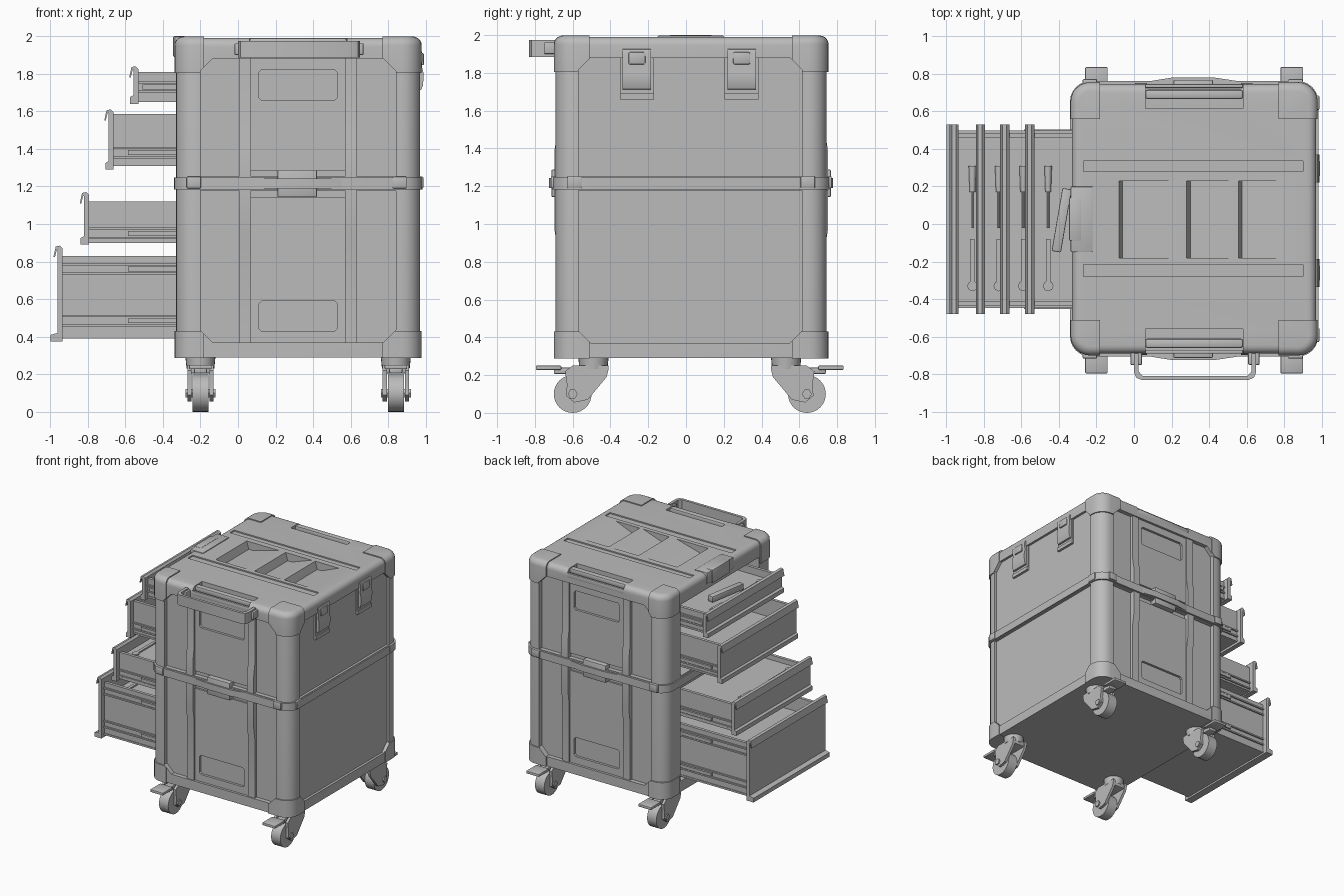
import bpy, bmesh, math
from mathutils import Matrix, Vector

if "Cube" in bpy.data.objects:
    bpy.data.objects.remove(bpy.data.objects["Cube"])

grey = bpy.data.materials.new("plain_grey")
grey.diffuse_color = (0.5, 0.5, 0.5, 1)
grey.use_nodes = True
grey.node_tree.nodes["Principled BSDF"].inputs["Base Color"].default_value = grey.diffuse_color


def finish(name, bm):
    bmesh.ops.recalc_face_normals(bm, faces=bm.faces)
    me = bpy.data.meshes.new(name)
    bm.to_mesh(me)
    bm.free()
    me.materials.append(grey)
    ob = bpy.data.objects.new(name, me)
    bpy.context.collection.objects.link(ob)
    return ob


def prism(name, pts, axis, lo, hi, bevel=0, top_bevel=0):
    """Extrude a 2D outline along an axis, optionally rounding edges."""
    place = {'x': lambda a, b: (lo, a, b), 'y': lambda a, b: (a, lo, b),
             'z': lambda a, b: (a, b, lo)}[axis]
    move = Vector([(hi - lo) if c == axis else 0 for c in 'xyz'])
    bm = bmesh.new()
    face = bm.faces.new([bm.verts.new(place(*p)) for p in pts])
    ext = bmesh.ops.extrude_face_region(bm, geom=[face])
    bmesh.ops.translate(bm, vec=move, verts=[v for v in ext['geom'] if isinstance(v, bmesh.types.BMVert)])
    bmesh.ops.recalc_face_normals(bm, faces=bm.faces)
    if bevel:
        bmesh.ops.bevel(bm, geom=bm.edges[:], offset=bevel, segments=2, profile=0.5, affect='EDGES')
    if top_bevel:
        edges = [e for e in bm.edges if all(v.co.z > hi - 1e-4 for v in e.verts)]
        bmesh.ops.bevel(bm, geom=edges, offset=top_bevel, segments=5, profile=0.5, affect='EDGES')
    return finish(name, bm)


def box(name, x, y, z, bevel=0):
    x, y, z = sorted(x), sorted(y), sorted(z)
    return prism(name, [(x[0], y[0]), (x[1], y[0]), (x[1], y[1]), (x[0], y[1])], 'z', z[0], z[1], bevel)


def cylinder(name, center, r, length, axis, n=24, r2=None):
    bm = bmesh.new()
    rot = {'x': Matrix.Rotation(math.pi / 2, 4, 'Y'), 'y': Matrix.Rotation(math.pi / 2, 4, 'X'),
           'z': Matrix.Identity(4)}[axis]
    bmesh.ops.create_cone(bm, cap_ends=True, segments=n, radius1=r, radius2=r2 or r, depth=length,
                          matrix=Matrix.Translation(center) @ rot)
    return finish(name, bm)


def rrect(x0, x1, y0, y1, r, n=7):
    pts = []
    for i, (cx, cy) in enumerate([(x1 - r, y1 - r), (x0 + r, y1 - r), (x0 + r, y0 + r), (x1 - r, y0 + r)]):
        for k in range(n):
            a = math.pi / 2 * (i + k / (n - 1))
            pts.append((cx + r * math.cos(a), cy + r * math.sin(a)))
    return pts


def clipped(a0, a1, b0, b1, low, high):
    """Rectangle with clipped lower and upper corners."""
    return [(a0 + low, b0), (a1 - low, b0), (a1, b0 + low), (a1, b1 - high),
            (a1 - high, b1), (a0 + high, b1), (a0, b1 - high), (a0, b0 + low)]


def cut(targets, cutter, op='DIFFERENCE'):
    for ob in targets:
        m = ob.modifiers.new("cut", 'BOOLEAN')
        m.operation, m.object, m.solver = op, cutter, 'EXACT'
        bpy.context.view_layer.objects.active = ob
        bpy.ops.object.modifier_apply(modifier=m.name)
    bpy.data.objects.remove(cutter)


def side_y(s, depth):
    """y of a plane sunk by depth below the front (s=-1) or back (s=1) face."""
    return 0.0275 + s * (0.7175 - depth)


# Main case and corner bumpers
case = prism("case", rrect(-0.33, 0.97, -0.69, 0.745, 0.1), 'z', 0.29, 1.99, top_bevel=0.045)
shell = [case]
for i, (x0, x1) in enumerate([(-0.5, -0.18), (0.77, 1.2)]):
    for j, (y0, y1) in enumerate([(-0.9, -0.51), (0.56, 0.9)]):
        for part, z0, z1 in [("top", 1.805, 2.1), ("bottom", 0.2, 0.43)]:
            b = prism(f"{part}_bumper_{i}{j}", rrect(-0.338, 0.978, -0.7, 0.755, 0.105), 'z',
                      0.288, 1.998, top_bevel=0.048)
            cut([b], box("cutter", (x0, x1), (y0, y1), (z0, z1)), 'INTERSECT')
            shell.append(b)

# Sunken side panels with clipped outer corners, and the drawer openings
for z0, z1, low, high in [(0.37, 1.178, 0.065, 0.002), (1.252, 1.88, 0.002, 0.065)]:
    for s in (-1, 1):
        a, b = sorted([side_y(s, 0.035), side_y(s, -0.2)])
        cut(shell, prism("cutter", clipped(-0.2, 0.84, z0, z1, low, high), 'y', a, b))
    cut(shell, prism("cutter", clipped(-0.57, 0.615, z0, z1, low, high), 'x', 0.95, 1.2))
    cut(shell, box("cutter", (-0.6, 0.85), (-0.495, 0.545), (z0 + 0.01, z1 - 0.02)))

# Lid grooves, wedge pockets and handle notches
for y0, y1 in [(0.28, 0.335), (-0.28, -0.215)]:
    cut([case], box("cutter", (-0.27, 0.9), (y0, y1), (1.98, 2.1)))
for x0, x1 in [(-0.07, 0.22), (0.29, 0.53), (0.565, 0.78)]:
    cut([case], prism("cutter", [(x0 - 0.01, 2.1), (x0 - 0.01, 1.991), (x0 + 0.01, 1.925), (x0 + 0.05, 1.925),
                                 (x1, 1.992), (x1, 2.1)], 'y', -0.18, 0.23))
for s in (-1, 1):
    tag = "front" if s < 0 else "back"
    cut([case], box("cutter", (0.06, 0.58), (side_y(s, 0.13), side_y(s, -0.2)), (1.925, 2.1)))
    box(tag + "_grip", (0.06, 0.58), (side_y(s, 0.03), side_y(s, 0.08)), (1.945, 1.99), 0.012)
    box(tag + "_grip_lip", (0.06, 0.58), (side_y(s, 0), side_y(s, 0.02)), (1.92, 1.96), 0.005)

    # Ribs and centre panels with sunken windows
    for part, z0, z1, w0, w1 in [("lower", 0.37, 1.14, 0.43, 0.59), ("upper", 1.285, 1.88, 1.66, 1.82)]:
        panel = box(f"{tag}_{part}_panel", (0.07, 0.57), (side_y(s, 0.05), side_y(s, 0.02)), (z0, z1))
        cut([panel, case], prism("cutter", clipped(0.11, 0.53, w0, w1, 0.015, 0.015), 'y',
                                 *sorted([side_y(s, 0.04), side_y(s, -0.1)])))
        zr0, zr1 = (0.36, 1.18) if part == "lower" else (1.25, 1.89)
        zm = zr0 + (0.68 if part == "lower" else 0.3) * (zr1 - zr0)
        d0, d1 = (0.01, -0.006) if part == "lower" else (-0.006, 0.01)
        prof = [(side_y(s, 0.05), zr0), (side_y(s, d0), zr0), (side_y(s, d0), zm - 0.05),
                (side_y(s, d1), zm + 0.05), (side_y(s, d1), zr1), (side_y(s, 0.05), zr1)]
        for k, (x0, x1) in enumerate([(0.005, 0.07), (0.57, 0.632)]):
            prism(f"{tag}_{part}_rib_{k}", prof, 'x', x0, x1)

    # Joint latch and band clips
    prism(tag + "_band_bulge", [(0.08, side_y(s, 0)), (0.09, side_y(s, -0.016)), (0.2, side_y(s, -0.034)),
                                (0.43, side_y(s, -0.034)), (0.55, side_y(s, -0.016)), (0.56, side_y(s, 0))],
          'z', 1.19, 1.243)
    box(tag + "_joint_latch", (0.21, 0.42), (side_y(s, 0.04), side_y(s, -0.022)), (1.143, 1.288), 0.006)
    for x in (-0.235, 0.86):
        box(tag + "_band_clip", (x - 0.038, x + 0.038), (side_y(s, 0), side_y(s, -0.026)), (1.19, 1.252), 0.005)
    y = side_y(s, 0.1)
    box(tag + "_side_clip", (0.9, 0.986), (y - 0.038, y + 0.038), (1.19, 1.252), 0.005)

# Band between the two chests
prism("middle_band", rrect(-0.341, 0.981, -0.706, 0.761, 0.11), 'z', 1.183, 1.248)

# Latches on the right side
for y in (-0.26, 0.295):
    box("latch_base", (0.94, 0.962), (y - 0.09, y + 0.09), (1.69, 1.90))
    box("latch_ledge", (0.94, 0.97), (y - 0.09, y + 0.09), (1.66, 1.69))
    prism("latch_lever", [(0.95, 1.71), (0.976, 1.715), (0.985, 1.74), (0.988, 1.8), (0.978, 1.84),
                          (0.985, 1.9), (0.975, 1.925), (0.95, 1.93)], 'y', y - 0.075, y + 0.075)
    box("latch_hook", (0.95, 0.99), (y - 0.045, y + 0.045), (1.845, 1.91), 0.008)

# Clasp on the left edge of the lid
box("clasp_plate", (-0.337, -0.22), (-0.15, 0.2), (1.9, 1.997), 0.006)
box("clasp_tab", (-0.345, -0.28), (-0.09, 0.14), (1.89, 2.0), 0.006)

# Pull handle on the front
prism("pull_handle", [(0, -0.69), (0, -0.79), (0.012, -0.818), (0.04, -0.83), (0.61, -0.83), (0.638, -0.818),
                      (0.65, -0.79), (0.65, -0.69), (0.625, -0.69), (0.625, -0.785), (0.605, -0.808),
                      (0.045, -0.808), (0.025, -0.785), (0.025, -0.69)], 'z', 1.885, 1.975)
for x in (0.012, 0.638):
    box("handle_bracket", (x - 0.03, x + 0.03), (-0.75, -0.68), (1.9, 1.962), 0.005)

# Pulled-out drawers: plate x, plate bottom and top, box bottom and top, foot depth, rail heights, tray drop
drawers = [("first", -0.557, 1.64, 1.84, 1.65, 1.81, 0.018, [1.73], 0.06),
           ("second", -0.69, 1.29, 1.61, 1.31, 1.585, 0.015, [1.38], 0.15),
           ("third", -0.82, 0.89, 1.17, 0.90, 1.12, 0.018, [0.95], 0.04),
           ("fourth", -0.96, 0.375, 0.885, 0.39, 0.83, 0.038, [0.76, 0.485], 0.12)]
for n, x0, z0, z1, b0, b1, foot, rails, drop in drawers:
    prism(n + "_drawer_front",
          [(x0 - foot, z0), (x0 + 0.027, z0), (x0 + 0.027, z1 - 0.015), (x0 + 0.012, z1), (x0 - 0.01, z1 - 0.005),
           (x0 - 0.022, z1 - 0.06), (x0 - 0.014, z1 - 0.06), (x0 - 0.004, z1 - 0.02), (x0, z1 - 0.02),
           (x0, z0 + 0.045), (x0 - foot, z0 + 0.035)], 'y', -0.478, 0.53)
    xa, xb = x0 + 0.02, 0.2
    box(n + "_drawer_floor", (xa, xb), (-0.44, 0.49), (b0, b0 + 0.015))
    box(n + "_drawer_back", (xb - 0.02, xb), (-0.44, 0.49), (b0, b1))
    for s in (-1, 1):
        ya = lambda v: 0.025 + s * v
        box(n + "_drawer_wall", (xa, xb), (ya(0.435), ya(0.46)), (b0, b1))
        for r in rails:
            for dz in (-0.025, 0.025):
                box(n + "_rail_edge", (xa, xb), (ya(0.455), ya(0.472)), (r + dz - 0.006, r + dz + 0.006))
            box(n + "_slide", (max(xa + 0.03, -0.585), 0.1), (ya(0.455), ya(0.478)), (r - 0.013, r + 0.013))
    # Foam tray filling the drawer
    box(n + "_tray", (xa, xb - 0.02), (-0.41, 0.46), (b0 + 0.01, b1 - drop))

    # Tools lying in the tray
    zt, xt = b1 - drop + 0.008, x0 + 0.1
    cylinder(n + "_driver_handle", (xt, 0.24, zt), 0.02, 0.14, 'y', 12, 0.015)
    cylinder(n + "_driver_shaft", (xt, 0.08, zt), 0.006, 0.2, 'y', 8)
    box(n + "_spanner", (xt - 0.012, xt + 0.012), (-0.33, -0.08), (zt - 0.012, zt + 0.004))
    cylinder(n + "_spanner_head", (xt, -0.33, zt - 0.004), 0.028, 0.016, 'z', 8)
tool = box("tool_case", (-0.025, 0.025), (-0.17, 0.17), (-0.02, 0.03), 0.006)
tool.location, tool.rotation_euler = (-0.385, 0.02, 1.775), (0, 0, -0.17)

# Casters with fork, wheel, axle and brake pedal
for s in (-1, 1):
    yy = lambda v: 0.02 + s * v
    fork = [(yy(a), b) for a, b in [(0.43, 0.23), (0.44, 0.19), (0.54, 0.07), (0.61, 0.055), (0.655, 0.09),
                                    (0.65, 0.15), (0.66, 0.22), (0.62, 0.25), (0.43, 0.25)]]
    for x in (-0.2, 0.84):
        cylinder("caster_wheel", (x, yy(0.62), 0.1), 0.1, 0.085, 'x', 32)
        cylinder("caster_axle", (x, yy(0.62), 0.1), 0.026, 0.16, 'x', 6)
        for k in (-1, 1):
            prism("caster_fork", fork, 'x', *sorted([x + k * 0.048, x + k * 0.07]))
        box("fork_bridge", (x - 0.066, x + 0.066), (yy(0.44), yy(0.6)), (0.205, 0.25), 0.008)
        cylinder("caster_swivel", (x, yy(0.51), 0.262), 0.074, 0.06, 'z', 24, 0.08)
        box("brake_pedal", (x - 0.06, x + 0.06), (yy(0.68), yy(0.815)), (0.228, 0.25), 0.005)
        box("brake_arm", (x - 0.035, x + 0.035), (yy(0.58), yy(0.72)), (0.205, 0.24), 0.008)

# Smooth shading with sharp edges kept
bpy.ops.object.select_all(action='DESELECT')
for ob in bpy.context.scene.objects:
    ob.select_set(True)
bpy.context.view_layer.objects.active = case
bpy.ops.object.shade_smooth_by_angle(angle=math.radians(35))
